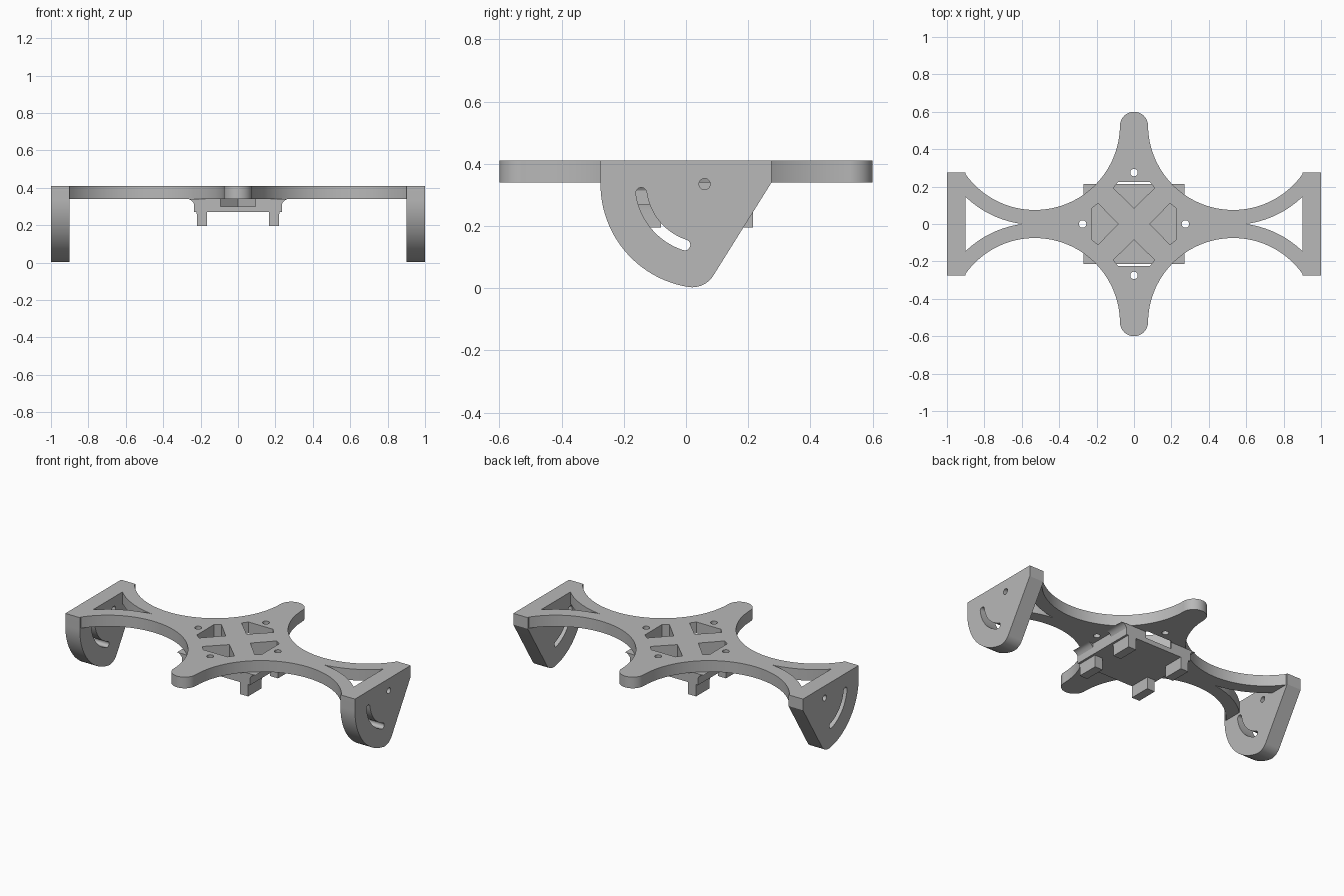
import bpy, bmesh
from math import sin, cos, atan2, acos, asin, radians, degrees

if "Cube" in bpy.data.objects:
    bpy.data.objects.remove(bpy.data.objects["Cube"])

GREY = bpy.data.materials.new("plain_grey")
GREY.use_nodes = True
GREY.diffuse_color = (0.48, 0.48, 0.48, 1)
GREY.node_tree.nodes["Principled BSDF"].inputs["Base Color"].default_value = (0.48, 0.48, 0.48, 1)

TOP, UNDER = 0.41, 0.34          # deck faces
ARC_C, ARC_R = 0.53, 0.455       # scooped sides of the deck
END_X = 0.9                      # inner face of the end brackets


def arc(cx, cy, r, a0, a1, n=24):
    angles = [radians(a0 + (a1 - a0) * i / n) for i in range(n + 1)]
    return [(cx + r * cos(a), cy + r * sin(a)) for a in angles]


def prism(name, points, axis, lo, hi):
    """Extrude a 2D outline along an axis."""
    place = {"x": lambda a, b: (lo, a, b),
             "y": lambda a, b: (a, lo, b),
             "z": lambda a, b: (a, b, lo)}[axis]
    shift = [(hi - lo) if axis == k else 0 for k in "xyz"]
    bm = bmesh.new()
    verts = [bm.verts.new(place(a, b)) for a, b in points]
    bmesh.ops.remove_doubles(bm, verts=verts, dist=1e-5)
    bm.verts.ensure_lookup_table()
    face = bm.faces.new(list(bm.verts))
    out = bmesh.ops.extrude_face_region(bm, geom=[face])
    moved = [g for g in out["geom"] if isinstance(g, bmesh.types.BMVert)]
    bmesh.ops.translate(bm, verts=moved, vec=shift)
    bmesh.ops.recalc_face_normals(bm, faces=bm.faces)
    mesh = bpy.data.meshes.new(name)
    bm.to_mesh(mesh)
    bm.free()
    mesh.materials.append(GREY)
    obj = bpy.data.objects.new(name, mesh)
    bpy.context.collection.objects.link(obj)
    return obj


def activate(obj):
    bpy.ops.object.select_all(action="DESELECT")
    obj.select_set(True)
    bpy.context.view_layer.objects.active = obj


def cut(obj, cutters):
    activate(obj)
    for c in cutters:
        c.hide_render = True
        mod = obj.modifiers.new("cut", "BOOLEAN")
        mod.operation, mod.solver, mod.object = "DIFFERENCE", "EXACT", c
        bpy.ops.object.modifier_apply(modifier=mod.name)


def turned(points, quarter):
    for _ in range(quarter):
        points = [(-b, a) for a, b in points]
    return points


# Cross-shaped deck: one quadrant, reflected into four
end_angle = -degrees(acos((END_X - ARC_C) / ARC_R))
quadrant = arc(ARC_C, ARC_C, ARC_R, end_angle, -180, 48) + arc(0, 0.525, 0.075, 0, 90, 12)
half = quadrant + [(-a, b) for a, b in reversed(quadrant)]
deck = prism("deck", half + [(a, -b) for a, b in reversed(half)], "z", UNDER, TOP)

# Curved triangular windows beside the end brackets
rim = 0.534
start = -degrees(acos((ARC_C ** 2 and (rim ** 2 - ARC_C ** 2) ** 0.5) / rim))
stop = -degrees(acos((END_X - ARC_C) / rim))
upper = arc(ARC_C, ARC_C, rim, start, stop)
upper.append((END_X + 0.02, upper[-1][1]))
window = upper + [(a, -b) for a, b in reversed(upper)]
deck_cutters = [prism("window_cutter", turned(window, q), "z", 0.3, 0.5) for q in (0, 2)]

# Screw holes and house-shaped pockets on the four axes
house = [(0.085, 0), (0.192, -0.11), (0.225, -0.085), (0.225, 0.085), (0.192, 0.11)]
pockets = []
for q in range(4):
    hole = arc(0.275, 0, 0.02, 0, 360, 24)
    deck_cutters.append(prism("hole_cutter", turned(hole, q), "z", 0.3, 0.5))
    pockets.append(prism("pocket_cutter", turned(house, q), "z", 0.3, 0.5))
cut(deck, deck_cutters + pockets)

# Tray under the deck
tray_outline = [(-0.235, -0.215), (0.235, -0.215), (0.235, 0.215), (-0.235, 0.215)]
tray = prism("tray", tray_outline, "z", 0.27, UNDER)
cut(tray, pockets)
parts = [deck, tray]

# Four flared clips at the tray corners
flare = [(0.22 + 0.05 * (1 - cos(radians(t))), 0.25 + 0.09 * sin(radians(t)))
         for t in range(0, 91, 10)]
clip_profile = [(0.165, UNDER), (0.165, 0.195), (0.22, 0.195)] + flare
for sx, side in ((1, "left"), (-1, "right")):
    for sy, end in ((-1, "front"), (1, "back")):
        y0, y1 = sorted((sy * 0.08, sy * 0.215))
        clip = prism(f"{end}_{side}_clip", [(sx * a, b) for a, b in clip_profile], "y", y0, y1)
        cut(clip, pockets)
        parts.append(clip)

# End brackets: rounded sector with a pivot hole and a curved slot
PY, PZ = 0.06, 0.335
sector = ([(0.275, TOP), (-0.275, TOP)] + arc(PY, PZ, 0.335, 180, 261, 36)
          + arc(0.02, 0.083, 0.08, 261, 328, 14) + [(0.275, UNDER)])


def slot_outline(radius, half_width, a0, a1):
    def cap(a, turn):
        x, y = arc(PY, PZ, radius, a, a, 1)[0]
        return arc(x, y, half_width, a + turn, a + turn + 180, 12)
    return (arc(PY, PZ, radius + half_width, a0, a1) + cap(a1, 0)
            + arc(PY, PZ, radius - half_width, a1, a0) + cap(a0, 180))


bracket_cutters = []
for sx, side in ((1, "left"), (-1, "right")):
    x0, x1 = sorted((sx * END_X, sx * 1.0))
    bracket = prism(f"{side}_end_bracket", sector, "x", x0, x1)
    tools = [prism("pivot_cutter", arc(PY, PZ, 0.018, 0, 360, 24), "x", x0 - 0.1, x1 + 0.1),
             prism("slot_cutter", slot_outline(0.206, 0.0175, 188, 252), "x", x0 - 0.1, x1 + 0.1)]
    cut(bracket, tools)
    bracket_cutters += tools
    parts.append(bracket)

# Remove the used cutters and smooth the curved walls
for c in deck_cutters + pockets + bracket_cutters:
    bpy.data.objects.remove(c)
for part in parts:
    activate(part)
    bpy.ops.object.shade_smooth_by_angle(angle=radians(30))
